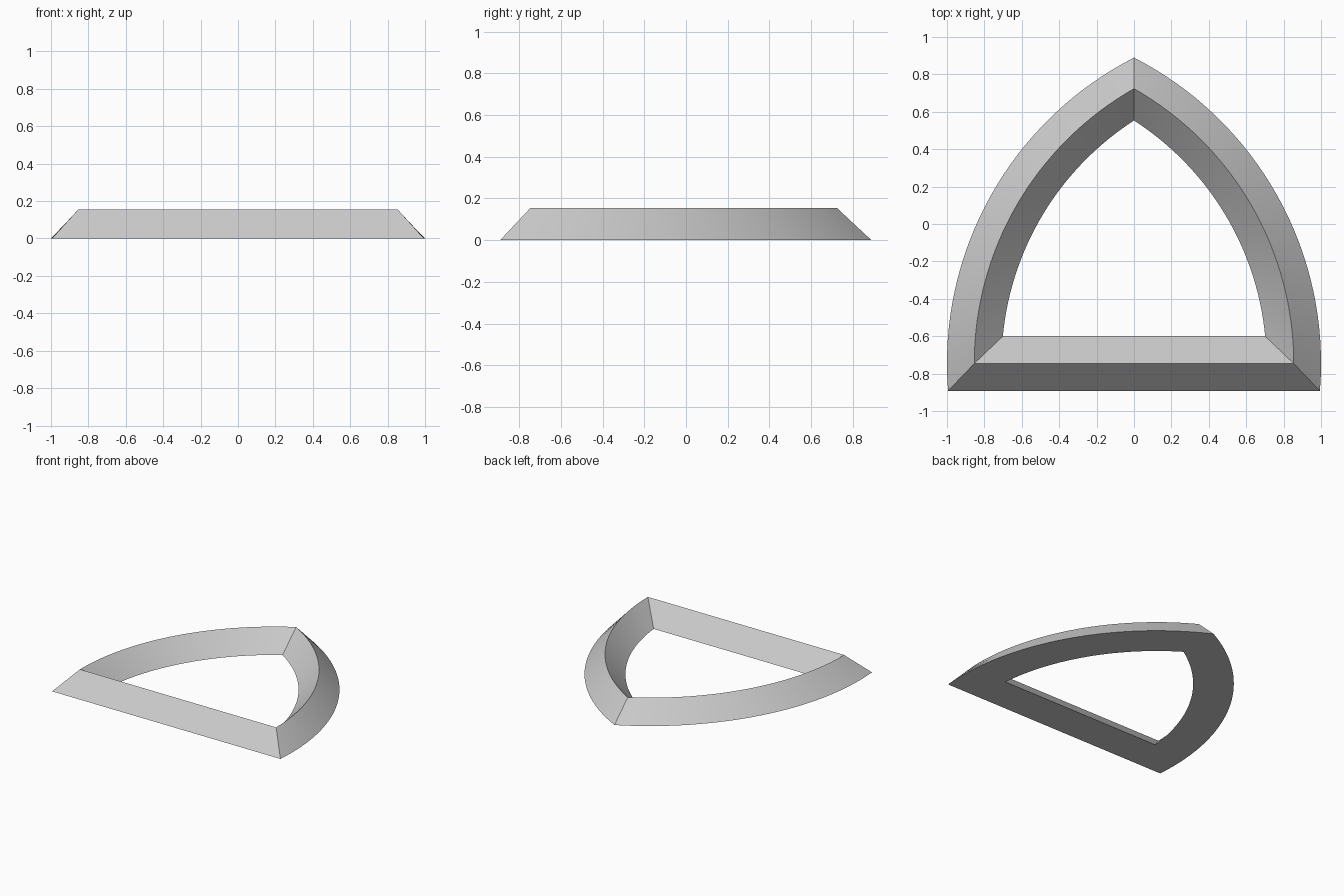
import bpy
import bmesh
from math import asin, acos, cos, sin

cube = bpy.data.objects.get("Cube")
if cube:
    bpy.data.objects.remove(cube, do_unlink=True)

RADIUS = 1.836      # outer arc radius
REACH = 0.836       # arc centre distance from the middle line
CENTRE_Y = -0.745
BASE_Y = -0.892
BEVEL = 0.146       # width of each sloping face
HEIGHT = 0.155
STEPS = 32


def arch_outline(inset):
    """Pointed arch, from the right foot over the tip to the left foot."""
    r = RADIUS - inset
    start = asin((BASE_Y + inset - CENTRE_Y) / r)
    end = acos(REACH / r)
    half = []
    for i in range(STEPS + 1):
        a = start + (end - start) * i / STEPS
        half.append((r * cos(a) - REACH, CENTRE_Y + r * sin(a)))
    return half + [(-x, y) for x, y in reversed(half[:-1])]


# Three outlines: outer edge, raised ridge, inner edge
bm = bmesh.new()
rings = []
for inset, z in ((0, 0), (BEVEL, HEIGHT), (2 * BEVEL, 0)):
    rings.append([bm.verts.new((x, y, z)) for x, y in arch_outline(inset)])

# Join them into a closed frame of triangular section
count = len(rings[0])
for k in range(3):
    a, b = rings[k], rings[(k + 1) % 3]
    for i in range(count):
        j = (i + 1) % count
        bm.faces.new((a[i], a[j], b[j], b[i]))
bmesh.ops.recalc_face_normals(bm, faces=bm.faces[:])

mesh = bpy.data.meshes.new("arch_frame")
bm.to_mesh(mesh)
bm.free()
frame = bpy.data.objects.new("arch_frame", mesh)
bpy.context.collection.objects.link(frame)

# Light grey material
grey = bpy.data.materials.new("light_grey")
grey.use_nodes = True
colour = (0.6, 0.6, 0.6, 1)
grey.diffuse_color = colour
grey.node_tree.nodes["Principled BSDF"].inputs["Base Color"].default_value = colour
mesh.materials.append(grey)

# Smooth arcs, sharp ridge and mitres
bpy.ops.object.select_all(action="DESELECT")
frame.select_set(True)
bpy.context.view_layer.objects.active = frame
bpy.ops.object.shade_smooth_by_angle()
